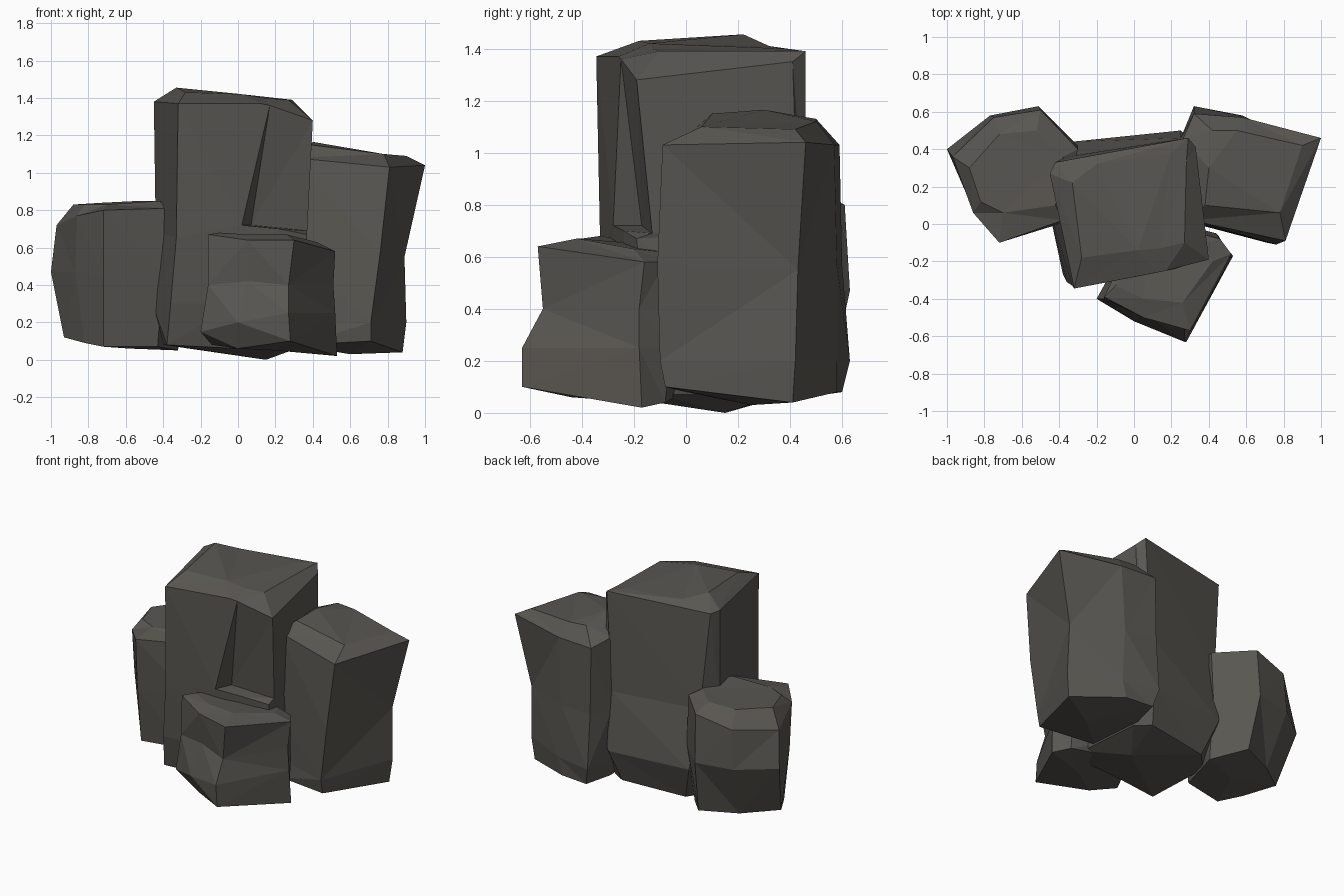
import bpy
import bmesh

# Remove the default object
default_cube = bpy.data.objects.get("Cube")
if default_cube:
    bpy.data.objects.remove(default_cube, do_unlink=True)


def make_material(name, colour):
    material = bpy.data.materials.new(name)
    material.use_nodes = True
    material.diffuse_color = colour
    shader = material.node_tree.nodes["Principled BSDF"]
    shader.inputs["Base Color"].default_value = colour
    shader.inputs["Roughness"].default_value = 0.9
    return material


stone = make_material("dark warm grey stone", (0.1, 0.094, 0.083, 1))


def fill_sides(mesh, columns):
    """Join neighbouring corner columns into the side facets of a boulder."""
    for column, neighbour in zip(columns, columns[1:] + columns[:1]):
        for level in range(len(column) - 1):
            corners = [column[level], neighbour[level],
                       neighbour[level + 1], column[level + 1]]
            mesh.faces.new(corners)


def make_boulder(name, columns, base_point):
    """Build a faceted boulder from corner columns running from base to crown.

    A column entry of None repeats the point below it, so that an extra level
    can be used for a ledge on only some of the corners.
    """
    mesh = bmesh.new()
    corner_columns = []
    for column in columns:
        verts = []
        previous = None
        for point in column:
            previous = point or previous
            verts.append(mesh.verts.new(previous))
        corner_columns.append(verts)

    fill_sides(mesh, corner_columns)

    # Crown: one cap over the innermost ring
    mesh.faces.new([column[-1] for column in corner_columns])

    # Underside: a shallow fan to the lowest point
    lowest = mesh.verts.new(base_point)
    for column, neighbour in zip(corner_columns, corner_columns[1:] + corner_columns[:1]):
        mesh.faces.new([neighbour[0], column[0], lowest])

    bmesh.ops.remove_doubles(mesh, verts=mesh.verts, dist=0.001)
    bmesh.ops.triangulate(mesh, faces=mesh.faces, quad_method="SHORT_EDGE")
    bmesh.ops.recalc_face_normals(mesh, faces=mesh.faces)

    data = bpy.data.meshes.new(name)
    mesh.to_mesh(data)
    mesh.free()
    data.materials.append(stone)
    boulder = bpy.data.objects.new(name, data)
    bpy.context.scene.collection.objects.link(boulder)
    return boulder


# Tall middle boulder with a chipped recess on its front
make_boulder("tall_middle_boulder", [
    [(-.38, -.27, .08), (-.36, -.31, .3), (-.33, -.33, .65), None, (-.32, -.345, 1.37), (-.28, -.18, 1.43)],
    [(0, -.2, .06), (0, -.26, .3), (.02, -.28, .72), None, (.12, -.26, 1.37), (.02, -.14, 1.42)],
    [(.2, -.18, .05), (.2, -.22, .3), (.22, -.24, .7), (.07, -.17, .72), (.17, -.25, 1.36), (.14, -.13, 1.4)],
    [(.34, -.1, .07), (.37, -.15, .3), (.37, -.19, .67), (.37, -.13, .69), (.4, -.19, 1.28), (.27, -.1, 1.39)],
    [(.3, .35, .07), (.36, .4, .3), (.32, .43, .7), None, (.33, .41, 1.35), (.28, .34, 1.39)],
    [(.2, .42, .08), (.25, .5, .3), (.25, .46, .7), None, (.29, .46, 1.39), (.2, .38, 1.4)],
    [(-.25, .36, .06), (-.33, .44, .3), (-.36, .36, .7), None, (-.42, .33, 1.37), (-.2, .32, 1.41)],
    [(-.4, .2, .08), (-.46, .1, .3), (-.44, .25, .7), None, (-.45, .27, 1.38), (-.33, .22, 1.455)],
], (.15, .15, 0))

# Small boulder leaning against the front
make_boulder("small_front_boulder", [
    [(-.14, -.33, .08), (-.2, -.4, .15), (-.16, -.4, .4), (-.16, -.39, .67), (-.1, -.33, .68)],
    [(0, -.44, .06), (0, -.52, .2), (.05, -.47, .42), (.05, -.5, .64), (.05, -.4, .67)],
    [(.28, -.63, .1), (.27, -.63, .25), (.27, -.55, .4), (.3, -.57, .64), (.26, -.42, .67)],
    [(.53, -.17, .02), (.52, -.18, .25), (.51, -.18, .4), (.52, -.16, .58), (.42, -.2, .63)],
    [(.45, -.08, .04), (.45, -.06, .25), (.44, -.05, .4), (.46, -.08, .58), (.38, -.1, .62)],
    [(.03, 0, .08), (.05, .05, .2), (.05, .05, .4), (.05, .03, .6), (.08, -.05, .64)],
], (.2, -.3, .05))

# Medium boulder on the +x side, narrower at the waist
make_boulder("medium_side_boulder", [
    [(.33, 0, .08), (.3, .02, .2), (.28, .02, .57), (.3, .02, 1.08), (.38, .1, 1.15)],
    [(.71, -.08, .1), (.71, -.1, .2), (.76, -.11, .57), (.81, -.09, 1.03), (.78, .06, 1.1)],
    [(.88, .41, .04), (.9, .42, .2), (.89, .43, .55), (1, .46, 1.04), (.9, .42, 1.09)],
    [(.55, .58, .08), (.58, .58, .2), (.56, .58, .57), (.58, .57, 1.03), (.55, .5, 1.12)],
    [(.35, .6, .08), (.32, .63, .2), (.32, .6, .57), (.32, .59, 1.03), (.42, .5, 1.13)],
    [(.3, .4, .08), (.28, .42, .2), (.25, .46, .57), (.26, .45, 1.07), (.4, .3, 1.165)],
], (.6, .25, .03))

# Low boulder on the -x side
make_boulder("low_side_boulder", [
    [(-.43, .02, .07), (-.4, 0, .47), (-.38, .02, .81), (-.42, .1, .85)],
    [(-.72, -.04, .07), (-.72, -.08, .45), (-.72, -.1, .8), (-.7, .06, .83)],
    [(-.82, .09, .09), (-.87, .1, .47), (-.86, .06, .77), (-.82, .12, .83)],
    [(-.93, .28, .12), (-1, .4, .47), (-.97, .36, .72), (-.88, .3, .83)],
    [(-.72, .44, .1), (-.77, .58, .47), (-.75, .57, .74), (-.72, .48, .84)],
    [(-.48, .55, .1), (-.51, .63, .47), (-.5, .61, .8), (-.52, .5, .85)],
    [(-.32, .36, .05), (-.3, .42, .47), (-.3, .4, .8), (-.38, .36, .85)],
], (-.58, .25, .06))
